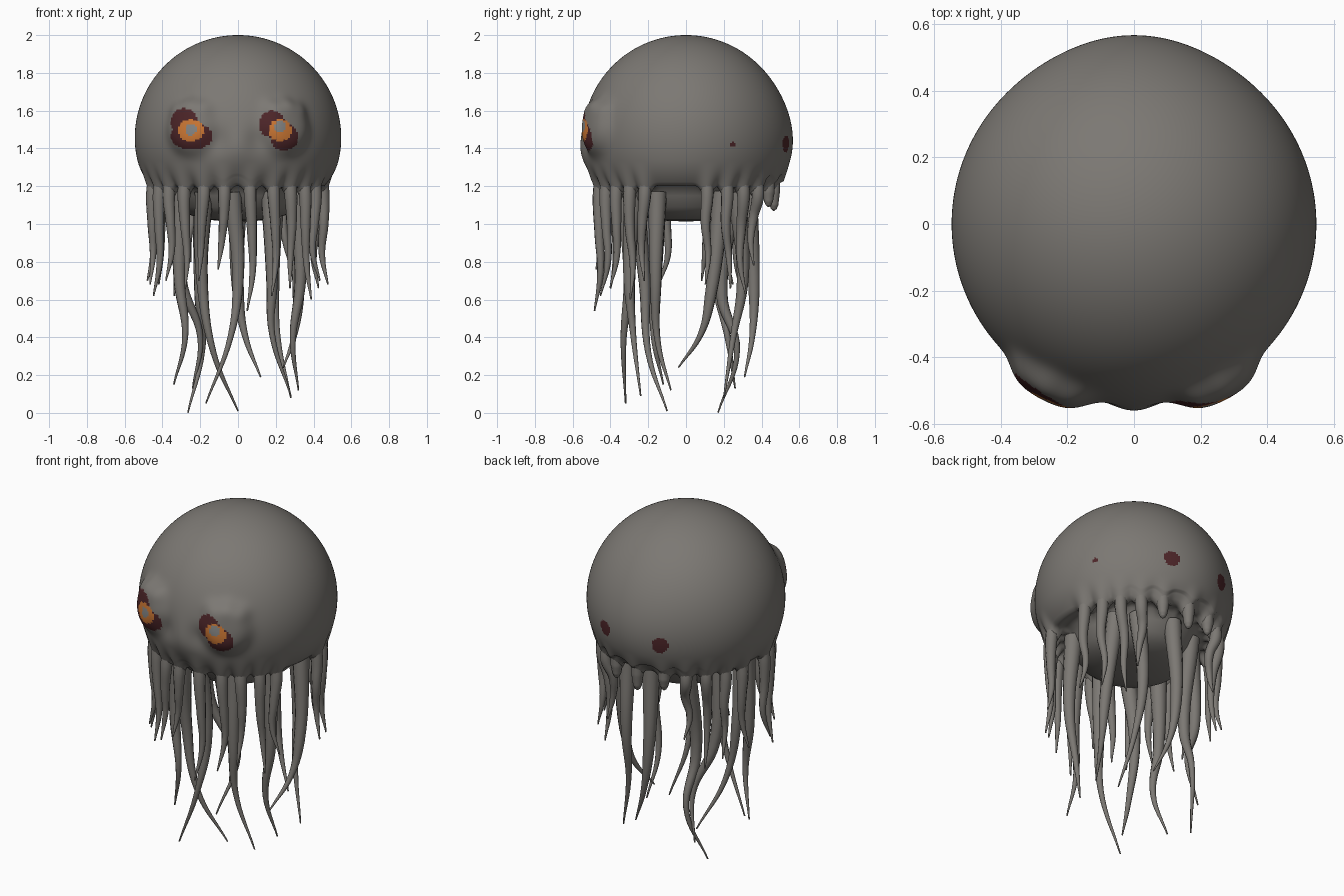
import bpy, bmesh, math, random
from mathutils import Vector

if "Cube" in bpy.data.objects:
    bpy.data.objects.remove(bpy.data.objects["Cube"])
random.seed(4)

def material(name, rgb):
    m = bpy.data.materials.new(name)
    m.diffuse_color = (*rgb, 1)
    m.use_nodes = True
    m.node_tree.nodes["Principled BSDF"].inputs["Base Color"].default_value = m.diffuse_color
    return m

SKIN = material("grey skin", (0.2, 0.188, 0.172))
MAROON = material("dark maroon", (0.075, 0.019, 0.022))
ORANGE = material("orange iris", (0.62, 0.19, 0.035))
PUPIL = material("pupil grey", (0.24, 0.24, 0.235))

# Rim tentacles: direction in degrees, height of the tip
RIM = [(-99, .76), (-82, .54), (-113, .7), (-66, .62), (-128, .66), (-53, .66), (-142, .7),
       (-40, .6), (-154, .62), (-28, .7), (-167, .68), (14, .68), (167, .7), (28, .66),
       (153, .68), (41, .62), (139, .62), (55, .78), (125, .8), (70, 1.09), (110, 1.1), (90, 1.07)]

# Raised areas of the head: centre, height, size, falloff power
BUMPS = [((s * 0.25, -0.475, 1.505), 0.048, 0.13, 4) for s in (-1, 1)]
BUMPS += [((s * (0.25 + dx), -0.46 + 0.35 * dx, 1.63 - 2.5 * dx * dx), 0.02, 0.05, 2)
          for s in (-1, 1) for dx in (-0.08, 0, 0.08)]
BUMPS += [((s * 0.1, -0.53, 1.44), -0.016, 0.07, 2) for s in (-1, 1)]
BUMPS += [((0, -0.54, 1.4), 0.018, 0.1, 2), ((0, 0.54, 1.4), 0.02, 0.25, 2)]

def ell(x, z, cx, cz, a, b):
    return ((x - cx) / a) ** 2 + ((z - cz) / b) ** 2 < 1

# Eye markings and back spots, chosen by face position
def face_colour(c):
    if c.y < -0.3 and c.z > 1.35:
        x, z = c.x, c.z
        if ell(x, z, -0.25, 1.5, 0.03, 0.03) or ell(x, z, 0.225, 1.515, 0.03, 0.032):
            return 3
        if ell(x, z, -0.25, 1.495, 0.068, 0.058) or ell(x, z, 0.222, 1.495, 0.062, 0.058):
            return 2
        if (ell(x, z, -0.245, 1.465, 0.112, 0.072) or ell(x, z, -0.285, 1.535, 0.07, 0.078)
                or ell(x, z, 0.245, 1.46, 0.075, 0.07) or ell(x, z, 0.18, 1.53, 0.07, 0.07)):
            return 1
    for az, r, sz, size in ((72, .56, 1.425, .045), (110, .558, 1.41, .047), (27, .545, 1.42, .015)):
        a = math.radians(az)
        if (c - Vector((r * math.cos(a), r * math.sin(a), sz))).length < size:
            return 1
    return 0

# How far the rim is drawn down into a tentacle root in this direction
def root_dip(a):
    best = min(abs((math.degrees(a) - az + 180) % 360 - 180) for az, _ in RIM)
    return math.exp(-(best / 4.2) ** 2)

# Head: dome, rim, underside and inner mass as one lathed skin
N, ROWS, R, CZ = 300, 120, 0.547, 1.453
profile = []
for i in range(1, ROWS + 1):
    t = math.radians(90 - 117 * i / ROWS)
    r = R * math.cos(t) - (0.012 * (i / ROWS) ** 12)
    profile.append((r, CZ + R * math.sin(t)))
profile += [(0.46, 1.185), (0.43, 1.19), (0.405, 1.21), (0.365, 1.2), (0.34, 1.15), (0.31, 1.09),
            (0.26, 1.05), (0.18, 1.025), (0.1, 1.017)]
bm = bmesh.new()
rings = []
for r, z in profile:
    ring = []
    for k in range(N):
        a = 2 * math.pi * k / N
        p = Vector((r * math.cos(a), r * math.sin(a), z))
        if z > 1.25:
            d = (p - Vector((0, 0, CZ))).normalized()
            q = p.copy()
            for c, amp, size, power in BUMPS:
                q += d * amp * math.exp(-((p - Vector(c)).length / size) ** power)
            p = q
        if r > 0.4 and z < 1.33:
            w = min(1, (1.33 - z) / 0.13) ** 1.5 * (r - 0.4) / (r - 0.4 + 0.012)
            p.z += w * (0.022 - 0.085 * root_dip(a))
        ring.append(bm.verts.new(p))
    rings.append(ring)
top = bm.verts.new((0, 0, 2.0))
low = bm.verts.new((0, 0, 1.013))
for k in range(N):
    j = (k + 1) % N
    bm.faces.new((top, rings[0][k], rings[0][j]))
    bm.faces.new((low, rings[-1][j], rings[-1][k]))
    for a, b in zip(rings, rings[1:]):
        bm.faces.new((a[k], b[k], b[j], a[j]))
for f in bm.faces:
    f.smooth = True
    f.material_index = face_colour(f.calc_center_median())
me = bpy.data.meshes.new("head")
bm.to_mesh(me)
bm.free()
for m in (SKIN, MAROON, ORANGE, PUPIL):
    me.materials.append(m)
bpy.context.collection.objects.link(bpy.data.objects.new("head", me))

# Tapered tube through points with a radius at each point
def tentacle(name, pts, radii):
    cu = bpy.data.curves.new(name, 'CURVE')
    cu.dimensions = '3D'
    cu.bevel_depth = 1
    cu.bevel_resolution = 3
    cu.resolution_u = 8
    cu.use_fill_caps = True
    s = cu.splines.new('BEZIER')
    s.bezier_points.add(len(pts) - 1)
    for bp, p, r in zip(s.bezier_points, pts, radii):
        bp.co, bp.radius = p, r
        bp.handle_left_type = bp.handle_right_type = 'AUTO'
    cu.materials.append(SKIN)
    ob = bpy.data.objects.new(name, cu)
    bpy.context.collection.objects.link(ob)
    bpy.ops.object.select_all(action='DESELECT')
    ob.select_set(True)
    bpy.context.view_layer.objects.active = ob
    bpy.ops.object.convert(target='MESH')
    bpy.ops.object.shade_smooth()

# Long inner tentacles
LONG = [
    [(-.30, -.15, 1.17), (-.31, -.16, .7), (-.28, -.17, .4), (-.34, -.12, .15)],
    [(.31, -.15, 1.17), (.33, -.16, .7), (.29, -.15, .38), (.32, -.08, .12)],
    [(-.03, -.32, 1.17), (0, -.30, .7), (-.04, -.33, .4), (-.17, -.32, .05)],
    [(.17, -.28, 1.17), (.18, -.30, .7), (.18, -.28, .42), (.28, -.24, .09)],
    [(-.18, -.27, 1.17), (-.19, -.22, .7), (-.13, -.2, .32), (0, -.1, .01)],
    [(-.19, .26, 1.17), (-.2, .19, .62), (-.19, .27, .33), (-.265, .17, .002)],
    [(0, .33, 1.17), (0, .36, .65), (.04, .35, .4), (.12, .31, .19)],
    [(.2, .27, 1.17), (.19, .3, .7), (.21, .25, .4), (.28, .2, .08)],
    [(.29, .19, 1.17), (.32, .13, .62), (.3, .08, .42), (.24, -.04, .24)],
    [(-.31, .12, 1.17), (-.3, .16, .7), (-.2, .22, .4), (-.24, .26, .13)],
]
for i, pts in enumerate(LONG):
    tentacle(f"long_tentacle_{i + 1}", pts, (0.05, 0.031, 0.016, 0.004))

# Shorter tentacles hanging from the rim; those at the back hang further in
for i, (az, tip) in enumerate(RIM):
    drop = 1.2 - tip
    stub = tip > 0.95
    inset = 0.035 if 35 < az < 145 and not stub else 0
    pts = []
    for z, r, wob in ((1.24, .455, 0), (1.15, .465, 0), (1.2 - drop * .38, .465 - inset, 2),
                      (1.2 - drop * .7, .46 - inset, 3), (tip, .487 - inset, 4)):
        a = math.radians(az + (0 if stub else random.uniform(-wob, wob)))
        pts.append((r * math.cos(a), r * math.sin(a), z))
    if stub:
        a = math.radians(az)
        pts = [(.465 * math.cos(a), .465 * math.sin(a), z)
               for z in (1.24, 1.17, tip + .03, tip + .01, tip)]
    tentacle(f"rim_tentacle_{i + 1}", pts,
             (.035, .034, .025, .016, .004) if stub else (.035, .034, .026, .017, .004))
